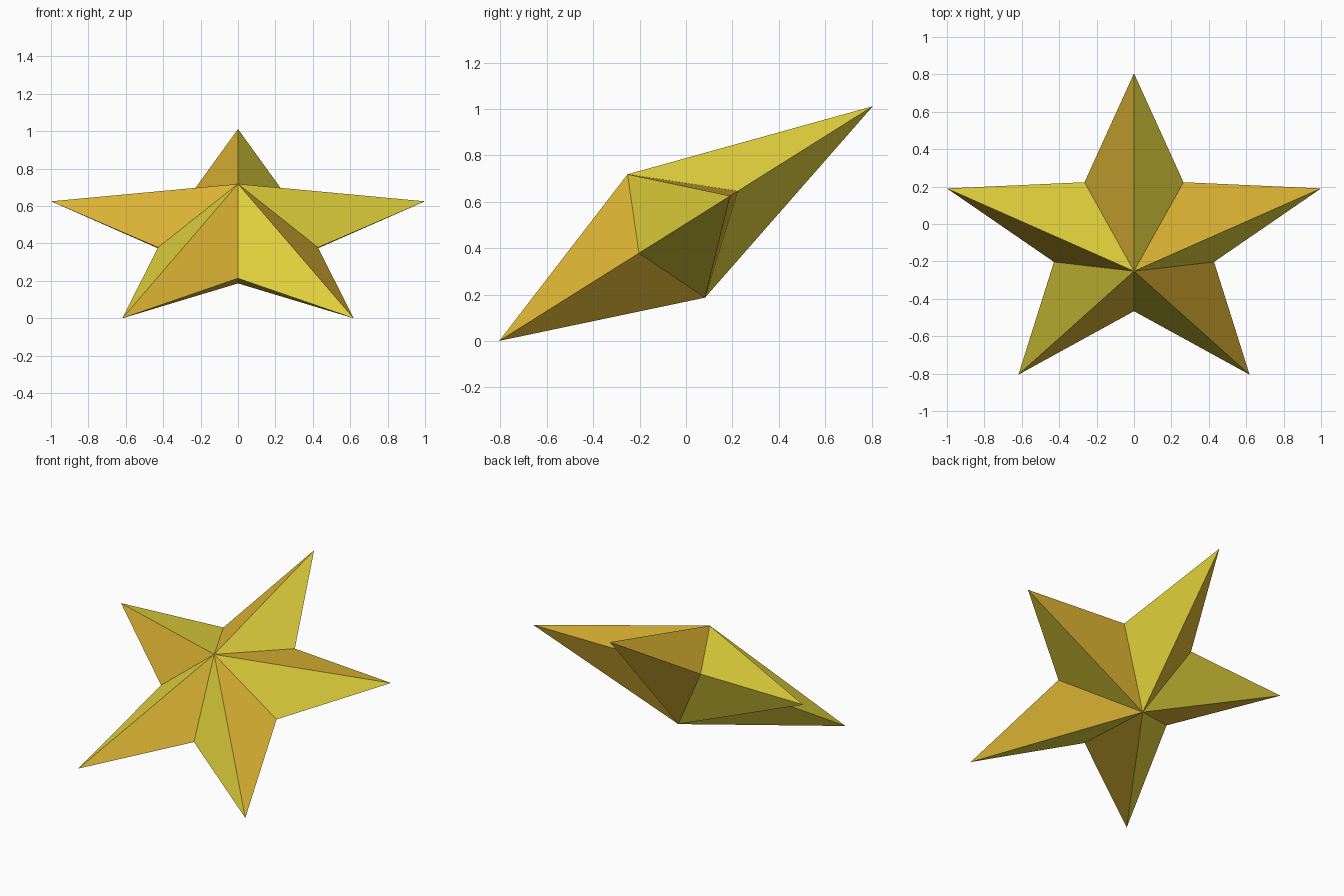
import bpy
import bmesh
from math import atan, cos, sin, pi
from mathutils import Matrix, Vector

cube = bpy.data.objects.get("Cube")
if cube:
    bpy.data.objects.remove(cube, do_unlink=True)

POINTS = 5
OUTER = 1 / cos(pi / 10)      # makes the side tips span two units
INNER = 0.45
HALF_DEPTH = 0.314
TILT = atan(0.628)            # leans the star back from lying flat


def make_material(name, color):
    mat = bpy.data.materials.new(name)
    mat.use_nodes = True
    mat.diffuse_color = color
    mat.node_tree.nodes["Principled BSDF"].inputs["Base Color"].default_value = color
    return mat


yellow = make_material("lemon yellow", (0.75, 0.64, 0.045, 1))
gold = make_material("warm gold", (0.72, 0.46, 0.034, 1))

# Star outline, alternating tips and notches counterclockwise from the top tip
bm = bmesh.new()
rim = []
for i in range(POINTS * 2):
    radius = INNER if i % 2 else OUTER
    angle = pi / 2 + i * pi / POINTS
    rim.append(bm.verts.new((radius * cos(angle), radius * sin(angle), 0)))
front_peak = bm.verts.new((0, 0, HALF_DEPTH))
back_peak = bm.verts.new((0, 0, -HALF_DEPTH))

# Facets rise to both peaks; each arm is half gold and half yellow
for i, a in enumerate(rim):
    b = rim[(i + 1) % len(rim)]
    for corners in ((a, b, front_peak), (b, a, back_peak)):
        bm.faces.new(corners).material_index = i % 2

# Lean the star back, stand it on its lower tips and centre its depth
bm.transform(Matrix.Rotation(TILT, 4, "X"))
low = min(v.co.z for v in bm.verts)
ys = [v.co.y for v in bm.verts]
bm.transform(Matrix.Translation(Vector((0, -(min(ys) + max(ys)) / 2, -low))))
bmesh.ops.recalc_face_normals(bm, faces=bm.faces)

mesh = bpy.data.meshes.new("faceted_star")
bm.to_mesh(mesh)
bm.free()
mesh.materials.append(gold)
mesh.materials.append(yellow)
star = bpy.data.objects.new("faceted_star", mesh)
bpy.context.collection.objects.link(star)
